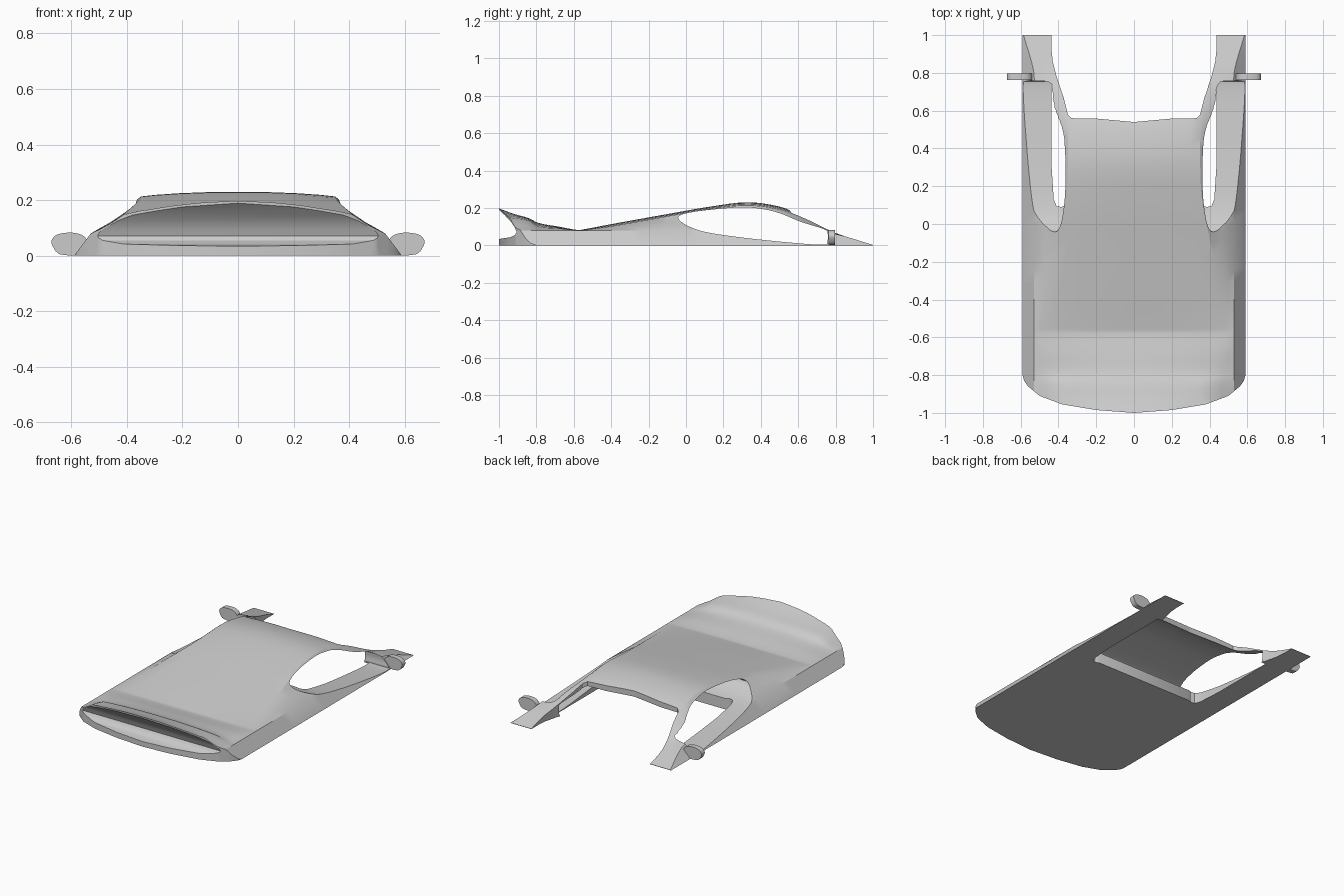
import bpy
import bmesh

cube = bpy.data.objects.get("Cube")
if cube:
    bpy.data.objects.remove(cube, do_unlink=True)

paint = bpy.data.materials.new("light_grey_paint")
paint.use_nodes = True
grey = (0.6, 0.6, 0.6, 1)
paint.diffuse_color = grey
paint.node_tree.nodes["Principled BSDF"].inputs["Base Color"].default_value = grey


def finish(name, bm):
    """Turn a bmesh into a painted object."""
    bmesh.ops.recalc_face_normals(bm, faces=bm.faces[:])
    mesh = bpy.data.meshes.new(name)
    bm.to_mesh(mesh)
    bm.free()
    mesh.materials.append(paint)
    obj = bpy.data.objects.new(name, mesh)
    bpy.context.collection.objects.link(obj)
    return obj


def loft(name, rings):
    """Skin equal closed rings and cap both ends."""
    bm = bmesh.new()
    rows = [[bm.verts.new(p) for p in ring] for ring in rings]
    n = len(rows[0])
    for a, b in zip(rows, rows[1:]):
        for i in range(n):
            j = (i + 1) % n
            bm.faces.new((a[i], a[j], b[j], b[i]))
    bm.faces.new(rows[0])
    bm.faces.new(rows[-1])
    return finish(name, bm)


def prism(name, outline, axis, low, high):
    """Extrude a flat outline along one axis."""
    def place(p, d):
        q = list(p)
        q.insert(axis, d)
        return q
    return loft(name, [[place(p, d) for p in outline] for d in (low, high)])


def smooth_curve(points, steps, closed=False):
    """Pass a rounded curve through rows of values, first value as parameter."""
    out, n = [], len(points)
    for i in range(n if closed else n - 1):
        if closed:
            a, b, c, d = (points[(i + k) % n] for k in (-1, 0, 1, 2))
        else:
            a, b, c, d = (points[min(max(i + k, 0), n - 1)] for k in (-1, 0, 1, 2))
        for s in range(steps):
            t = s / steps
            row = []
            for k in range(len(b)):
                if closed:
                    m0, m1 = (c[k] - a[k]) / 2, (d[k] - b[k]) / 2
                else:
                    # Tangents scaled to the uneven spacing of the stations
                    h = c[0] - b[0]
                    m0 = h * (c[k] - a[k]) / (c[0] - a[0])
                    m1 = h * (d[k] - b[k]) / (d[0] - b[0])
                row.append((2*t**3 - 3*t*t + 1) * b[k] + (t**3 - 2*t*t + t) * m0
                           + (3*t*t - 2*t**3) * c[k] + (t**3 - t*t) * m1)
            out.append(row)
    return out if closed else out + [list(points[-1])]


def mirrored(half):
    """Complete an outline that starts on the centre line."""
    return half + [(-x, y) for x, y in reversed(half) if x > 0]


def section(row):
    """Body cross-section from fender ridge, roof edge and crown height."""
    y, fx, fz, ex, ez, crown = row
    rise = crown - ez
    sag = 0.05 * (ez - fz)
    half = [(0, crown), (ex * 0.3, crown - rise * 0.06), (ex * 0.6, crown - rise * 0.3),
            (ex * 0.85, crown - rise * 0.65), (ex, ez),
            ((ex + fx) / 2, (ez + fz) / 2 - sag), (fx, fz), (0.59, 0)]
    return [(x, y, z) for x, z in mirrored(half)]


# Body stations: y, fender x, fender z, roof edge x, roof edge z, crown z
stations = [
    (-1.02, .53, .08, .41, .16, .205), (-.92, .53, .08, .41, .145, .168),
    (-.84, .53, .08, .4, .132, .145), (-.79, .53, .08, .44, .1, .12),
    (-.68, .53, .08, .48, .09, .1), (-.58, .53, .08, .5, .081, .082),
    (-.55, .53, .08, .495, .082, .085), (-.38, .53, .08, .465, .105, .117),
    (-.1, .53, .08, .405, .155, .167), (.13, .53, .08, .36, .195, .207),
    (.33, .53, .08, .35, .213, .23), (.5, .53, .08, .35, .192, .207),
    (.62, .53, .08, .365, .15, .16), (.8, .53, .06, .42, .066, .072),
    (1, .585, .002, .435, .002, .002)]
body = loft("body_shell", [section(r) for r in smooth_curve(stations, 4)])

# Side windows, cut straight through the cabin
window = [(-.04, .14), (.02, .175), (.27, .202), (.4, .195), (.5, .172), (.61, .127),
          (.74, .085), (.758, .06), (.755, .015), (.74, .004), (.61, .01),
          (.29, .043), (.07, .08)]
cutters = [prism("window_cutter", smooth_curve(window, 5, True), 0, -0.8, 0.8)]

# Windscreen opening between the pillars
screen = [(0, .54), (.2, .558), (.33, .56), (.35, .58), (.37, .66), (.41, .78),
          (.43, .86), (.436, .92), (.436, 1.1)]
cutters.append(prism("screen_cutter", mirrored(screen), 2, -0.2, 0.4))

# Floor opening of the cabin
floor = [(0, .1), (.36, .1), (.385, .09), (.41, .095), (.425, .13), (.436, .3),
         (.436, .75)]
cutters.append(prism("floor_cutter", mirrored(floor), 2, -0.1, 0.075))

# Rounded tail in plan
tail = [(0, -1), (.2, -.985), (.38, -.955), (.5, -.91), (.56, -.86), (.582, -.83),
        (.59, -.8), (.7, -.8), (.7, -1.2)]
cutters.append(prism("tail_cutter", mirrored(tail), 2, -0.2, 0.4))

# Hollow under the tail lip
hollow = [(-1.1, .25), (-1.01, .198), (-.97, .162), (-.935, .125), (-.915, .095),
          (-.905, .07), (-.915, .055), (-.94, .043), (-1, .034), (-1.1, .034)]
cutters.append(prism("hollow_cutter", hollow, 0, -0.8, 0.8))

for cutter in cutters:
    cutter.hide_render = True
    mod = body.modifiers.new(cutter.name, "BOOLEAN")
    mod.operation = "DIFFERENCE"
    mod.solver = "EXACT"
    mod.object = cutter
    bpy.context.view_layer.objects.active = body
    bpy.ops.object.modifier_apply(modifier=mod.name)
    bpy.data.objects.remove(cutter, do_unlink=True)

# Door mirrors
mirror = [(.535, .03), (.555, .07), (.6, .083), (.65, .076), (.671, .055),
          (.665, .03), (.64, .005), (.57, .003)]
parts = [body]
for side, name in ((1, "left_mirror"), (-1, "right_mirror")):
    outline = [(side * x, z) for x, z in smooth_curve(mirror, 4, True)]
    parts.append(prism(name, outline, 1, 0.762, 0.797))

bpy.ops.object.select_all(action="DESELECT")
for part in parts:
    part.select_set(True)
bpy.context.view_layer.objects.active = body
bpy.ops.object.shade_smooth_by_angle(angle=0.5)
